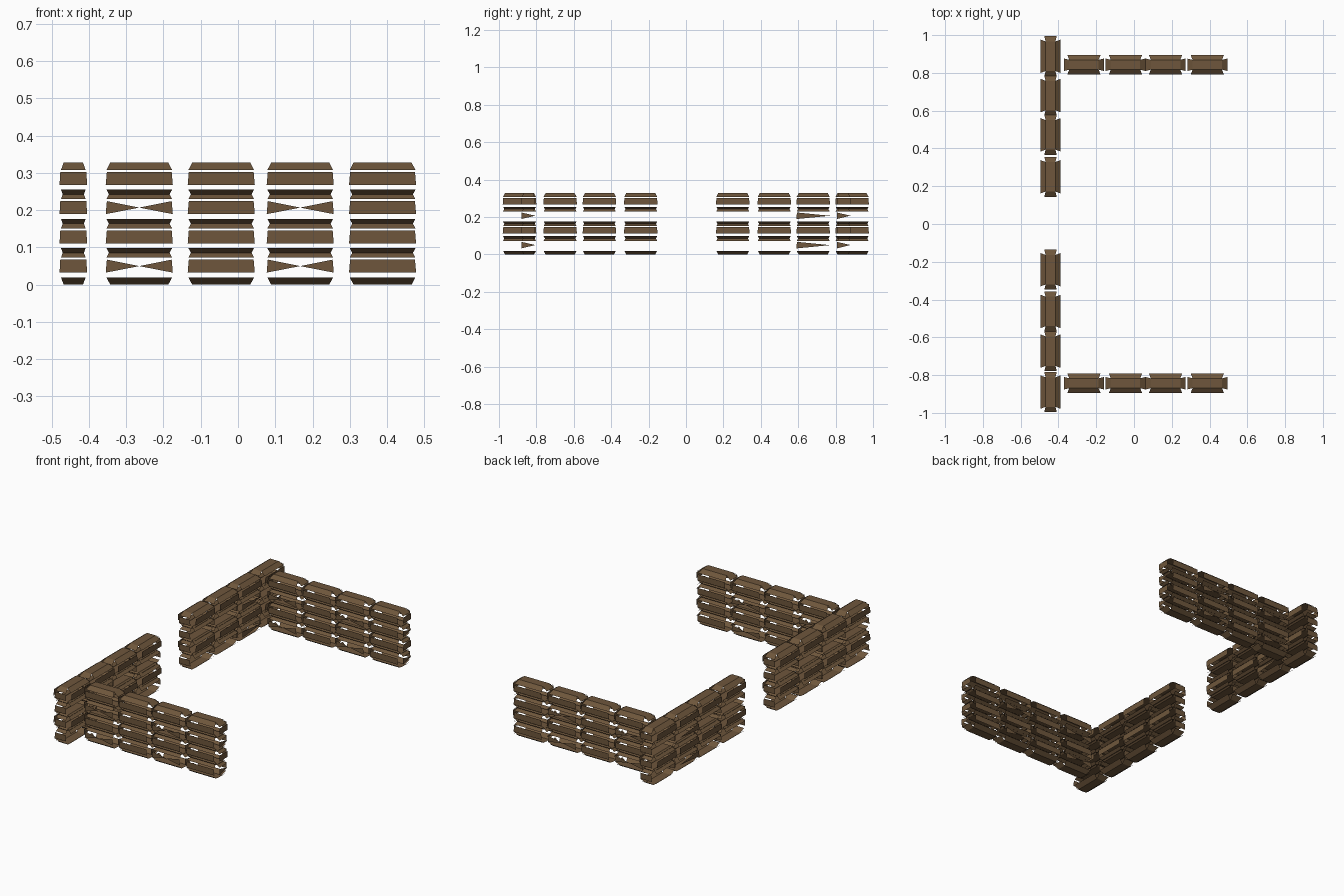
import bpy, math
from mathutils import Vector

if "Cube" in bpy.data.objects:
    bpy.data.objects.remove(bpy.data.objects["Cube"])

burlap = bpy.data.materials.new("brown_burlap")
burlap.diffuse_color = (0.157, 0.094, 0.045, 1)
burlap.use_nodes = True
burlap.node_tree.nodes["Principled BSDF"].inputs["Base Color"].default_value = burlap.diffuse_color

H = 0.0915       # bag height
PITCH = 0.0785   # course height
MID = H / 2


def quad_side(s, kind):
    """Long side panel: full, hourglass, single triangle or open."""
    y, lo, hi, a = s * 0.057, 0.032, 0.067, 0.09
    p = [(-a, y, lo), (a, y, lo), (a - .003, y, hi), (-a + .003, y, hi)]
    c = (0, y, (lo + hi) / 2)
    return {"full": [p],
            "hourglass": [[p[0], c, p[3]], [p[1], p[2], c]],
            "triangle": [[p[0], (a, y, c[2]), p[3]]],
            "open": []}[kind]


def end_panel(s, kind):
    """Short end panel: full or single triangle."""
    x, lo, hi, b = s * 0.109, 0.032, 0.067, 0.037
    if kind == "full":
        return [[(x, -b, lo), (x, b, lo), (x, b - .002, hi), (x, -b + .002, hi)]]
    return [[(x, -b, lo), (x, b, 0.05), (x, -b, hi)]]


def bag_mesh(name, side, end):
    """Sandbag made of separate flat panels with open seams between them."""
    polys = []
    for t in (-1, 1):
        def z(h):
            return MID + t * h
        top, edge = z(MID), z(MID - 0.019)
        # flat panel
        polys.append([(-.078, -.026, top), (.078, -.026, top),
                      (.078, .026, top), (-.078, .026, top)])
        for s in (-1, 1):
            # sloped panels along the length and at the ends
            polys.append([(-.078, s * .026, top), (.078, s * .026, top),
                          (.088, s * .052, edge), (-.088, s * .052, edge)])
            polys.append([(s * .078, -.026, top), (s * .078, .026, top),
                          (s * .106, .033, edge), (s * .106, -.033, edge)])
    for s in (-1, 1):
        polys += quad_side(s, side) + end_panel(s, end)
    verts, faces = [], []
    for p in polys:
        v = [Vector(q) for q in p]
        n = (v[1] - v[0]).cross(v[2] - v[0])
        mid = sum(v, Vector()) / len(v)
        if n.dot(mid - Vector((0, 0, MID))) < 0:   # face outward
            v.reverse()
        faces.append(range(len(verts), len(verts) + len(v)))
        verts += v
    me = bpy.data.meshes.new(name)
    me.from_pydata([tuple(v) for v in verts], [], [list(f) for f in faces])
    me.materials.append(burlap)
    return me


meshes = {}


def place(name, x, y, row, turn, side, end="full"):
    key = (side, end)
    if key not in meshes:
        meshes[key] = bag_mesh("sandbag_%s_%s" % key, side, end)
    ob = bpy.data.objects.new(name, meshes[key])
    ob.location = (x, y, row * PITCH)
    ob.rotation_euler.z = turn
    bpy.context.collection.objects.link(ob)


for row in range(4):
    worn = row % 2 == 0
    # front and back walls
    for wall, y in (("front", -0.843), ("back", 0.843)):
        for i, x in enumerate((-0.265, -0.045, 0.167, 0.388)):
            side = "hourglass" if worn and i % 2 == 0 else "full"
            place(f"{wall}_wall_bag", x, y, row, 0, side,
                  "triangle" if worn else "full")
    # left wall with a gap in the middle
    for y in (-0.89, -0.673, -0.463, -0.242, 0.25, 0.472, 0.68, 0.888):
        side = "full" if not worn else "triangle" if y == 0.68 else "open"
        place("left_wall_bag", -0.442, y, row, math.pi / 2, side)
